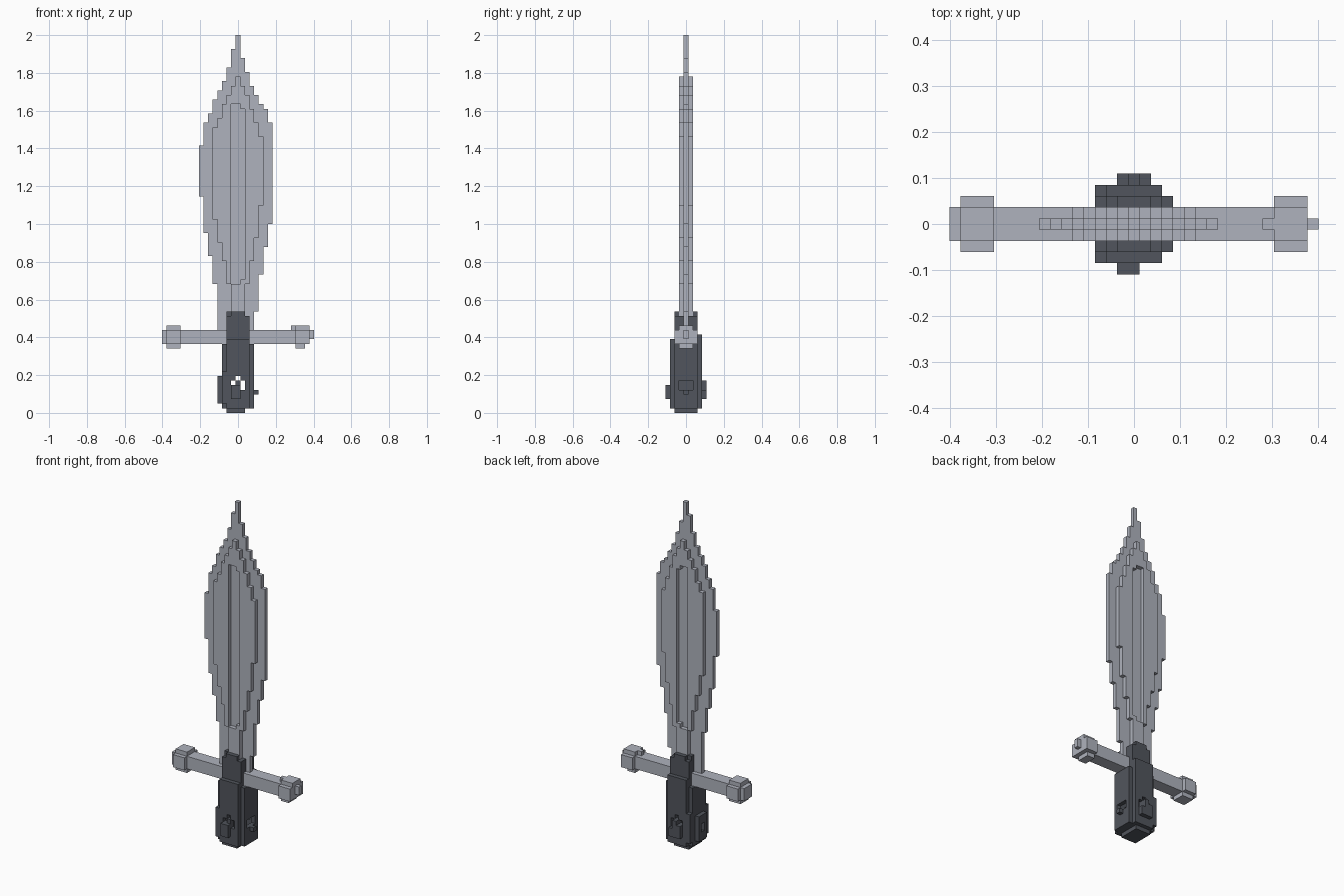
import bpy
import bmesh
from mathutils import Vector

UNIT = 2 / 82  # edge of one small cube

if "Cube" in bpy.data.objects:
    bpy.data.objects.remove(bpy.data.objects["Cube"], do_unlink=True)


def make_material(name, colour):
    material = bpy.data.materials.new(name)
    material.use_nodes = True
    material.diffuse_color = (*colour, 1)
    shader = material.node_tree.nodes["Principled BSDF"]
    shader.inputs["Base Color"].default_value = (*colour, 1)
    return material


def block(x_range, y_range, z_range):
    """Cells in a block: x and y include both ends, z runs from bottom to top height."""
    return {(x, y, z)
            for x in range(x_range[0], x_range[1] + 1)
            for y in range(y_range[0], y_range[1] + 1)
            for z in range(*z_range)}


def columns(first_x, spans, depth):
    """Side by side upright columns, each with its own bottom and top."""
    cells = set()
    for offset, span in enumerate(spans):
        x = first_x + offset
        cells |= block((x, x), (-depth, depth), span)
    return cells


def build(name, cells, material):
    """Skin the outer faces of a set of cells."""
    mesh = bpy.data.meshes.new(name)
    bm = bmesh.new()
    corners = {}

    def vertex(point):
        key = tuple(round(2 * c) for c in point)
        if key not in corners:
            corners[key] = bm.verts.new(point * UNIT)
        return corners[key]

    for cell in sorted(cells):
        centre = Vector(cell) + Vector((0, 0, 0.5))
        for axis in range(3):
            for sign in (-1, 1):
                beside = list(cell)
                beside[axis] += sign
                if tuple(beside) in cells:
                    continue
                normal, u, v = Vector(), Vector(), Vector()
                normal[axis] = sign / 2
                u[(axis + 1) % 3] = sign / 2
                v[(axis + 2) % 3] = 1 / 2
                bm.faces.new([vertex(centre + normal + a * u + b * v)
                              for a, b in ((-1, -1), (1, -1), (1, 1), (-1, 1))])
    bm.to_mesh(mesh)
    bm.free()
    mesh.materials.append(material)
    bpy.context.collection.objects.link(bpy.data.objects.new(name, mesh))


steel = make_material("steel grey", (0.43, 0.45, 0.51))
dark = make_material("dark grip grey", (0.083, 0.091, 0.109))

# Blade: thin leaf shape with a thicker raised middle
edge = columns(-8, [(47, 58), (39, 63), (34, 65), (28, 68), (18, 70), (18, 72),
                    (18, 75), (18, 79), (18, 82), (18, 77), (18, 74), (18, 71),
                    (22, 69), (30, 67), (36, 66), (41, 63)], 0)
middle = columns(-5, [(42, 62), (37, 64), (33, 67), (28, 69), (20, 71), (20, 73),
                      (20, 71), (28, 69), (33, 66), (38, 63), (45, 60)], 1)
groove = columns(-1, [(28, 67), (28, 67), (29, 66)], 1)
build("blade", edge | (middle - groove), steel)

# Crossguard: square bar with rounded knobs
guard = block((-16, 15), (-1, 1), (15, 18))
guard |= block((16, 16), (0, 0), (16, 18)) | block((12, 12), (0, 0), (18, 19))
for low, high in ((-15, -13), (13, 15)):
    guard |= block((low, high), (-2, 2), (15, 18))
    guard |= block((low, high), (-1, 1), (18, 19))
guard |= block((-15, -13), (-1, 1), (14, 15)) | block((13, 14), (-1, 1), (14, 15))
build("crossguard", guard, steel)

# Collar clasping the blade and guard
collar = block((-2, 2), (-2, 2), (14, 21)) | block((-1, 1), (-2, 2), (21, 22))
collar |= block((-2, 1), (-1, 1), (21, 22))
build("collar", collar - edge - middle - guard, dark)

# Grip: hollow shaft with cut corners, wider on one side near the bottom
grip = block((-3, 3), (-2, 2), (1, 15)) | block((-2, 2), (-3, 3), (1, 16))
grip |= block((-3, -3), (-3, 3), (2, 9)) | block((-2, 1), (-2, 2), (0, 1))
grip |= block((-2, 2), (2, 3), (15, 17))
grip -= block((-2, 2), (-2, 2), (2, 14))

# Raised studs around the pommel
grip |= block((-1, 0), (-4, -4), (3, 6)) | block((-1, 1), (4, 4), (3, 7))
grip |= block((-4, -4), (-1, 1), (2, 8)) | block((4, 4), (0, 0), (4, 5))

# Pierced openings in the pommel
for x, span in ((-1, (6, 7)), (0, (7, 8)), (1, (5, 7))):
    grip -= block((x, x), (-4, 4), span)
grip -= block((3, 3), (-1, 1), (5, 7)) | block((-4, -4), (0, 0), (4, 6))
build("grip", grip, dark)
